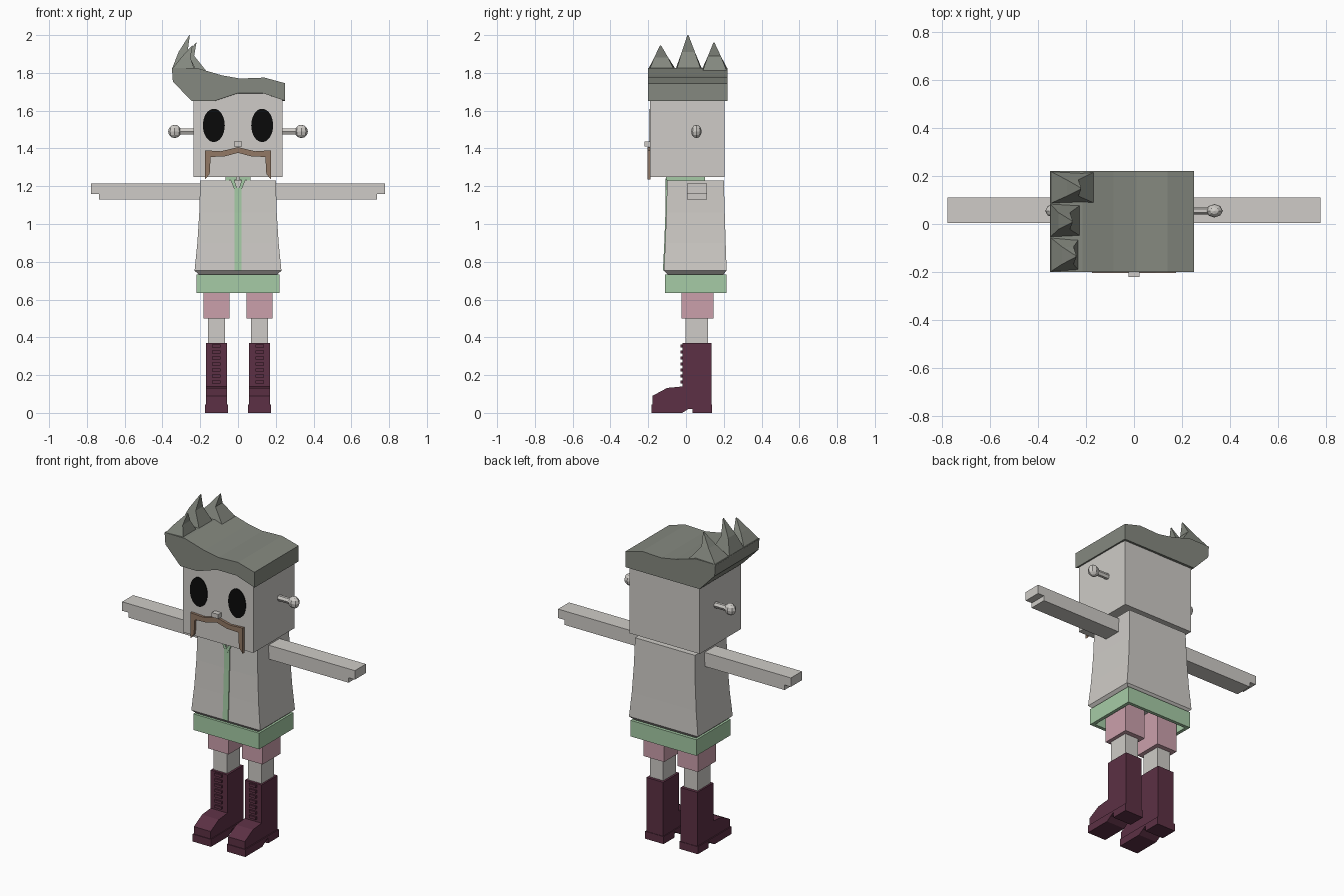
import bpy, bmesh, math
from mathutils import Vector

cube = bpy.data.objects.get("Cube")
if cube:
    bpy.data.objects.remove(cube, do_unlink=True)


def material(name, r, g, b):
    m = bpy.data.materials.new(name)
    m.use_nodes = True
    m.diffuse_color = (r, g, b, 1)
    bsdf = next(n for n in m.node_tree.nodes if n.type == 'BSDF_PRINCIPLED')
    bsdf.inputs["Base Color"].default_value = (r, g, b, 1)
    return m


GREY = material("pale_grey", .62, .60, .57)
HAIR = material("grey_green", .235, .25, .215)
GREEN = material("soft_green", .38, .60, .38)
PINK = material("dusty_pink", .60, .35, .41)
BOOT = material("dark_plum", .107, .03, .058)
BROWN = material("brown", .29, .19, .13)
BLACK = material("black", .003, .003, .003)


def finish(name, bm, mat):
    bmesh.ops.remove_doubles(bm, verts=bm.verts, dist=.0005)
    bmesh.ops.recalc_face_normals(bm, faces=bm.faces)
    mesh = bpy.data.meshes.new(name)
    bm.to_mesh(mesh)
    bm.free()
    mesh.materials.append(mat)
    ob = bpy.data.objects.new(name, mesh)
    bpy.context.collection.objects.link(ob)
    return ob


def loft(name, rings, mat, capped=True):
    """Skin a stack of matching rings."""
    bm = bmesh.new()
    loops = [[bm.verts.new(p) for p in ring] for ring in rings]
    n = len(loops[0])
    for a, b in zip(loops, loops[1:]):
        for i in range(n):
            j = (i + 1) % n
            bm.faces.new((a[i], a[j], b[j], b[i]))
    if capped:
        bm.faces.new(loops[0])
        bm.faces.new(loops[-1])
    return finish(name, bm, mat)


def rect(z, x0, x1, y0, y1):
    return [(x0, y0, z), (x1, y0, z), (x1, y1, z), (x0, y1, z)]


def box(name, x0, x1, y0, y1, z0, z1, mat):
    return loft(name, [rect(z0, x0, x1, y0, y1), rect(z1, x0, x1, y0, y1)], mat)


def front_prism(name, pts, y0, y1, mat):
    return loft(name, [[(x, y, z) for x, z in pts] for y in (y0, y1)], mat)


def side_prism(name, pts, x0, x1, mat):
    return loft(name, [[(x, y, z) for y, z in pts] for x in (x0, x1)], mat)


# Head
box("head", -.235, .235, -.19, .205, 1.25, 1.71, GREY)
box("nose", -.022, .022, -.22, -.185, 1.41, 1.437, GREY)
half = [(.09, 1.385), (.175, 1.39), (.175, 1.235), (.15, 1.265), (.145, 1.355), (.07, 1.358)]
front_prism("moustache",
            [(0, 1.407)] + half + [(0, 1.377)] + [(-x, z) for x, z in reversed(half)],
            -.205, -.188, BROWN)

# Hair: swept profile with an arched front hairline
top = [(.25, 1.745), (.14, 1.775), (.01, 1.77), (-.085, 1.787), (-.215, 1.825),
       (-.35, 1.825), (-.345, 1.755)]
hairline = [(-.245, 1.65), (-.13, 1.65), (0, 1.693), (.13, 1.693), (.25, 1.652)]
loft("hair", [[(x, -.2, z) for x, z in top + hairline],
              [(x, .22, z) for x, z in top] + [(x, .22, 1.65) for x, z in hairline]], HAIR)


def spike(name, y0, y1, apex, inner):
    ax, ay, az = apex
    base = [(-.35, y0, 1.82), (inner, y0, 1.8), (inner, y1, 1.8), (-.35, y1, 1.82)]
    zm = 1.82 + (az - 1.82) * .5
    ya, yb = (y0 + ay) / 2, (y1 + ay) / 2
    xo, xi = ax - .06, ax - .012
    mid = [(xo, ya, zm), (xi, ya, zm), (xi, yb, zm), (xo, yb, zm)]
    e = .003
    tip = [(ax - e, ay - e, az), (ax, ay - e, az), (ax, ay + e, az), (ax - e, ay + e, az)]
    loft(name, [base, mid, tip], HAIR)


spike("front_hair_spike", -.2, -.055, (-.24, -.135, 1.945), -.225)
spike("middle_hair_spike", -.055, .085, (-.255, .01, 2.0), -.215)
spike("back_hair_spike", .085, .22, (-.22, .148, 1.96), -.16)

# Torso and jacket
loft("jacket", [rect(z, -h, h, y0, y1) for z, h, y0, y1 in (
    (.73, .205, -.095, .195), (.753, .23, -.117, .215), (.9, .215, -.11, .21),
    (1.06, .205, -.104, .205), (1.23, .2, -.1, .2))], GREY)
box("neck", -.045, .045, -.07, .09, 1.2, 1.26, GREY)
box("collar_back", -.065, .065, .08, .1, 1.22, 1.252, GREEN)
side_prism("zip_strip", [(-.09, 1.19), (-.107, 1.19), (-.109, 1.06), (-.115, .9),
                         (-.122, .755), (-.1, .755)], -.018, .018, GREEN)

# Open skirt band
outer, inner = (-.22, .22, -.112, .215), (-.2, .2, -.092, .195)
loft("skirt_band", [rect(.69, *inner), rect(.635, *inner), rect(.635, *outer),
                    rect(.732, *outer), rect(.732, *inner), rect(.69, *inner)],
     GREEN, capped=False)

# Paired parts
for side, s in (("left", 1), ("right", -1)):
    def pair(part, x0, x1, *rest):
        return box(side + "_" + part, s * x0, s * x1, *rest)

    # Oval eye plate
    oval = [(s * .128 + .058 * math.cos(i * math.tau / 32),
             1.522 + .088 * math.sin(i * math.tau / 32)) for i in range(32)]
    front_prism(side + "_eye", oval, -.194, -.188, BLACK)

    # Ear rod and faceted knob
    rod = [[(x, .055 + .016 * math.cos(i * math.tau / 6),
             1.49 + .018 * math.sin(i * math.tau / 6)) for i in range(6)]
           for x in (s * .22, s * .315)]
    loft(side + "_ear_rod", rod, GREY)
    bm = bmesh.new()
    bmesh.ops.create_uvsphere(bm, u_segments=8, v_segments=6, radius=1)
    for v in bm.verts:
        v.co = Vector((s * .335 + v.co.x * .035, .055 + v.co.y * .028, 1.49 + v.co.z * .035))
    finish(side + "_ear_knob", bm, GREY)

    # Arm with stepped hand end
    front_prism(side + "_arm", [(s * x, z) for x, z in (
        (.19, 1.13), (.735, 1.13), (.735, 1.16), (.777, 1.16), (.777, 1.214), (.19, 1.214))],
        .005, .11, GREY)

    # Collar flap and lapel
    pair("collar", .045, .065, -.1, .1, 1.22, 1.252, GREEN)
    pair("collar_front", .008, .065, -.105, -.085, 1.232, 1.252, GREEN)
    front_prism(side + "_lapel", [(s * x, z) for x, z in (
        (.022, 1.24), (.042, 1.24), (.018, 1.18), (0, 1.15), (0, 1.175))],
        -.109, -.09, GREEN)

    # Shorts and leg
    pair("shorts_leg", .045, .182, -.025, .145, .5, .735, PINK)
    pair("leg", .07, .16, -.003, .117, .36, .51, GREY)

    # Boot
    side_prism(side + "_boot", [(.135, .02), (.135, .37), (-.018, .37), (-.018, .14),
                                (-.1, .132), (-.178, .09), (-.178, .02)],
               s * .058, s * .17, BOOT)
    side_prism(side + "_boot_sole", [(.138, 0), (.138, .045), (-.182, .045), (-.182, 0),
                                     (-.02, 0), (.035, .035), (.035, 0)],
               s * .053, s * .176, BOOT)
    for i in range(7):
        z = .155 + i * .032
        pair("lace_%d" % (i + 1), .092, .138, -.028, -.015, z, z + .016, BOOT)
